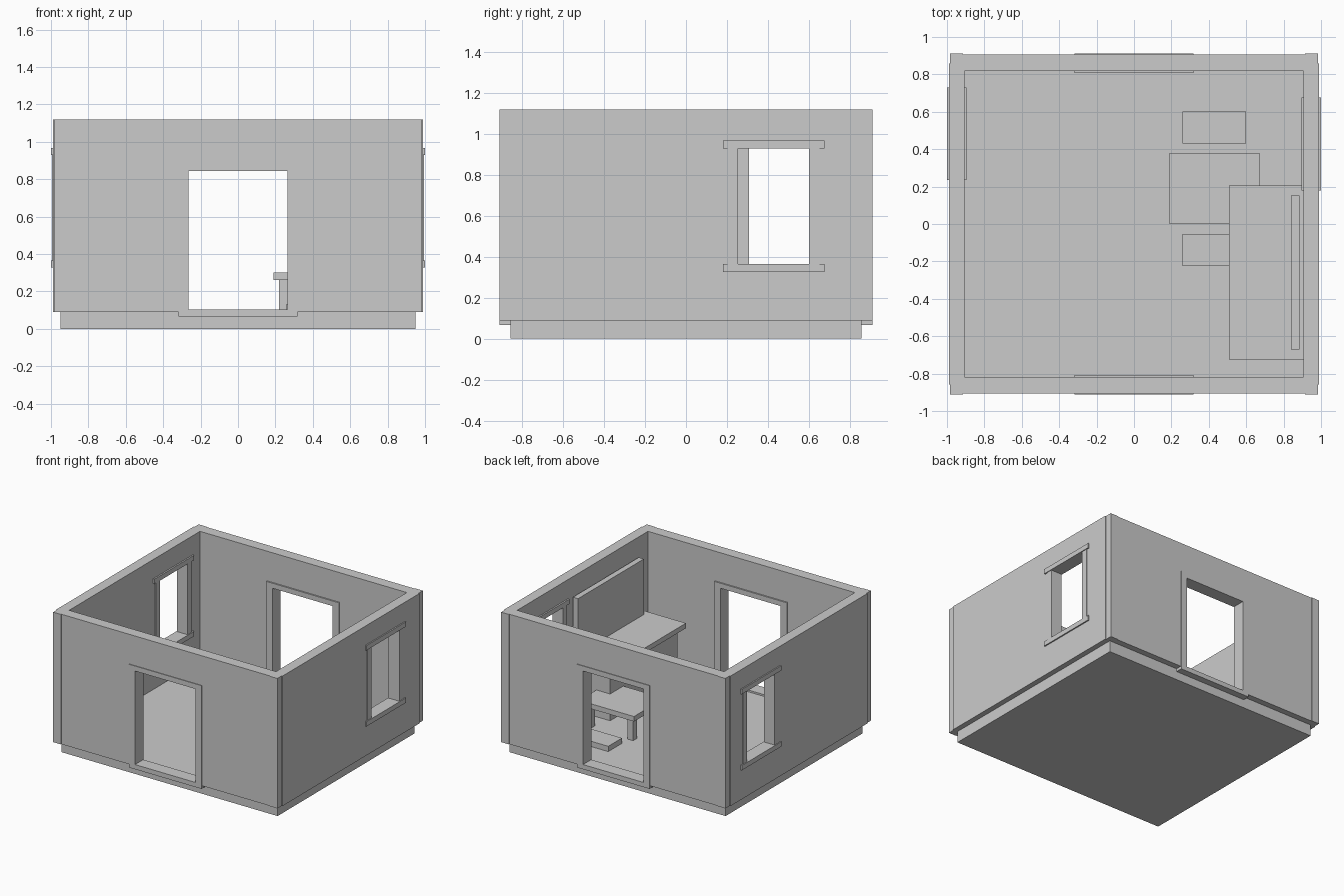
import bpy, bmesh
from mathutils import Vector

if "Cube" in bpy.data.objects:
    bpy.data.objects.remove(bpy.data.objects["Cube"])

grey = bpy.data.materials.new("plain grey")
grey.diffuse_color = (0.6, 0.6, 0.6, 1)
grey.use_nodes = True
grey.node_tree.nodes["Principled BSDF"].inputs["Base Color"].default_value = grey.diffuse_color


def finish(name, bm):
    bmesh.ops.recalc_face_normals(bm, faces=bm.faces)
    me = bpy.data.meshes.new(name)
    bm.to_mesh(me)
    bm.free()
    me.materials.append(grey)
    ob = bpy.data.objects.new(name, me)
    bpy.context.collection.objects.link(ob)
    return ob


def box(name, x, y, z):
    """Box from (min, max) ranges."""
    bm = bmesh.new()
    bmesh.ops.create_cube(bm, size=1)
    for v in bm.verts:
        v.co = Vector([(a + b) / 2 + c * abs(b - a) for (a, b), c in zip((x, y, z), v.co)])
    return finish(name, bm)


def ring(name, axis, depth, outer, hole):
    """Upright panel with a rectangular hole; rects are (u0, u1, z0, z1)."""
    def point(u, z):
        return (depth[0], u, z) if axis == 'x' else (u, depth[0], z)
    bm = bmesh.new()
    loops = []
    for u0, u1, z0, z1 in (outer, hole):
        loops.append([bm.verts.new(point(u, z))
                      for u, z in ((u0, z0), (u1, z0), (u1, z1), (u0, z1))])
    a, b = loops
    faces = [bm.faces.new((a[i], a[(i + 1) % 4], b[(i + 1) % 4], b[i])) for i in range(4)]
    geo = bmesh.ops.extrude_face_region(bm, geom=faces, use_keep_orig=True)['geom']
    d = depth[1] - depth[0]
    move = (d, 0, 0) if axis == 'x' else (0, d, 0)
    bmesh.ops.translate(bm, vec=move, verts=[g for g in geo if isinstance(g, bmesh.types.BMVert)])
    return finish(name, bm)


def span(s, a, b):
    """Range a..b mirrored to the side s."""
    return tuple(sorted((s * a, s * b)))


BASE, TOP = 0.09, 1.12

# Floor slab
box("floor", (-0.948, 0.948), (-0.858, 0.858), (0, BASE))

# Front and back walls with door frames
for s, label in ((-1, "front"), (1, "back")):
    ring(label + "_wall", 'y', span(s, 0.819, 0.906),
         (-0.915, 0.915, BASE, TOP), (-0.29, 0.29, 0.097, 0.865))
    ring(label + "_door_frame", 'y', span(s, 0.808, 0.911),
         (-0.318, 0.318, 0.067, 0.885), (-0.265, 0.265, 0.104, 0.845))

# Side walls with windows
for s, label, mid in ((-1, "left", 0.482), (1, "right", 0.428)):
    ring(label + "_wall", 'x', span(s, 0.907, 0.99),
         (-0.857, 0.857, BASE, TOP), (mid - 0.2, mid + 0.2, 0.346, 0.95))
    for part, z in (("sill", (0.327, 0.365)), ("lintel", (0.93, 0.968))):
        box(f"{label}_window_{part}", span(s, 0.895, 1.0), (mid - 0.248, mid + 0.248), z)
    for t in (-1, 1):
        box(f"{label}_window_post", span(s, 0.9, 0.994),
            tuple(sorted((mid + t * 0.173, mid + t * 0.224))), (0.365, 0.93))

# Corner posts
for sx in (-1, 1):
    for sy in (-1, 1):
        box("corner_post", span(sx, 0.915, 0.983), span(sy, 0.857, 0.911), (BASE, TOP))

# Counter, its cabinet and the upright board
box("counter_cabinet", (0.55, 0.907), (-0.68, 0.165), (BASE, 0.495))
box("counter_top", (0.508, 0.907), (-0.725, 0.205), (0.495, 0.535))
box("counter_board", (0.84, 0.885), (-0.672, 0.152), (0.535, 0.975))

# Low table with legs
box("table_top", (0.19, 0.67), (0.0, 0.38), (0.262, 0.302))
for x in (0.22, 0.59):
    for y in (0.035, 0.3):
        box("table_leg", (x, x + 0.048), (y, y + 0.048), (BASE, 0.262))

# Floor cushions on both sides of the table
for y in (-0.225, 0.43):
    box("floor_cushion", (0.26, 0.60), (y, y + 0.172), (BASE, 0.132))
